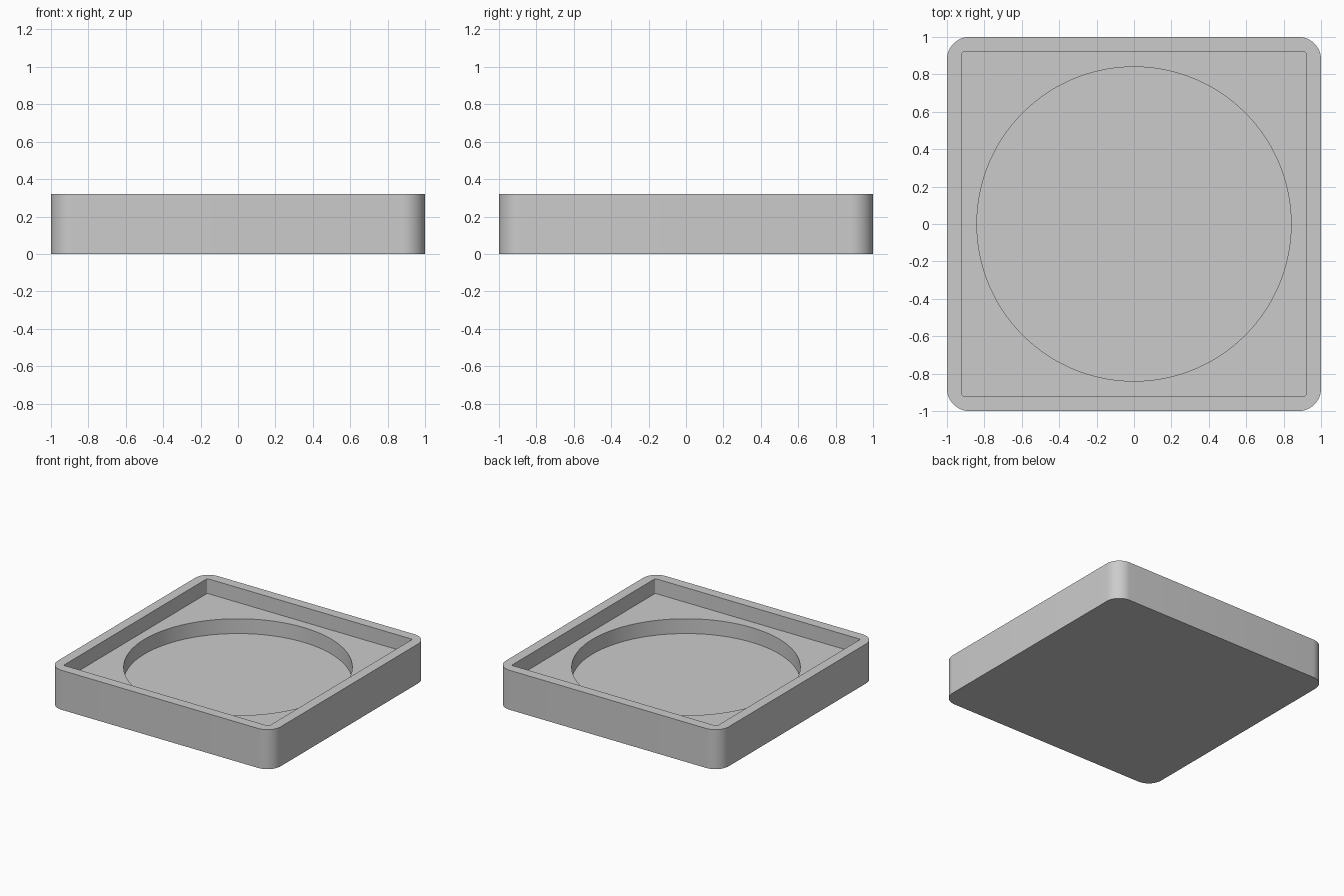
import bpy
import bmesh
from math import cos, sin, pi, radians

cube = bpy.data.objects.get("Cube")
if cube:
    bpy.data.objects.remove(cube, do_unlink=True)

# Sizes
HEIGHT, LEDGE_Z, FLOOR_Z = 0.32, 0.20, 0.08
OUTER, OUTER_RADIUS = 1.0, 0.12
INNER, INNER_RADIUS = 0.92, 0.01
WELL_RADIUS = 0.84

# Plain grey material
grey = bpy.data.materials.new("plain grey")
grey.use_nodes = True
colour = (0.6, 0.6, 0.6, 1.0)
grey.diffuse_color = colour
grey.node_tree.nodes["Principled BSDF"].inputs["Base Color"].default_value = colour


def rounded_square(half, radius, steps):
    """Outline of a square with rounded corners, counter-clockwise."""
    points = []
    for corner, (sx, sy) in enumerate([(1, 1), (-1, 1), (-1, -1), (1, -1)]):
        for i in range(steps + 1):
            a = (corner + i / steps) * pi / 2
            points.append((sx * (half - radius) + radius * cos(a),
                           sy * (half - radius) + radius * sin(a)))
    return points


def circle(radius, steps):
    return [(radius * cos(2 * pi * i / steps), radius * sin(2 * pi * i / steps))
            for i in range(steps)]


bm = bmesh.new()


def ring(points, z):
    return [bm.verts.new((x, y, z)) for x, y in points]


def wall(low, high):
    """Quads joining two matching rings."""
    n = len(low)
    for i in range(n):
        j = (i + 1) % n
        bm.faces.new((low[i], low[j], high[j], high[i]))


def flat_between(outer, inner):
    """Level surface between two rings of any vertex count."""
    edges = []
    for loop in (outer, inner):
        for a, b in zip(loop, loop[1:] + loop[:1]):
            edges.append(bm.edges.get((a, b)) or bm.edges.new((a, b)))
    bmesh.ops.triangle_fill(bm, edges=edges, use_beauty=True, normal=(0, 0, 1))


outside = rounded_square(OUTER, OUTER_RADIUS, 12)
recess = rounded_square(INNER, INNER_RADIUS, 4)
well = circle(WELL_RADIUS, 128)

# Outer wall and underside
base, rim = ring(outside, 0), ring(outside, HEIGHT)
wall(base, rim)
bm.faces.new(base)

# Square recess, then the round well sunk in its ledge
recess_top, recess_low = ring(recess, HEIGHT), ring(recess, LEDGE_Z)
well_top, well_low = ring(well, LEDGE_Z), ring(well, FLOOR_Z)
wall(recess_top, recess_low)
wall(well_top, well_low)
bm.faces.new(well_low)

# Level rim and ledge
flat_between(rim, recess_top)
flat_between(recess_low, well_top)

bmesh.ops.recalc_face_normals(bm, faces=bm.faces[:])
mesh = bpy.data.meshes.new("tray")
bm.to_mesh(mesh)
bm.free()
mesh.materials.append(grey)

tray = bpy.data.objects.new("tray", mesh)
bpy.context.collection.objects.link(tray)

# Smooth the rounded walls, keep the rims sharp
bpy.ops.object.select_all(action="DESELECT")
bpy.context.view_layer.objects.active = tray
tray.select_set(True)
bpy.ops.object.shade_smooth_by_angle(angle=radians(30))
